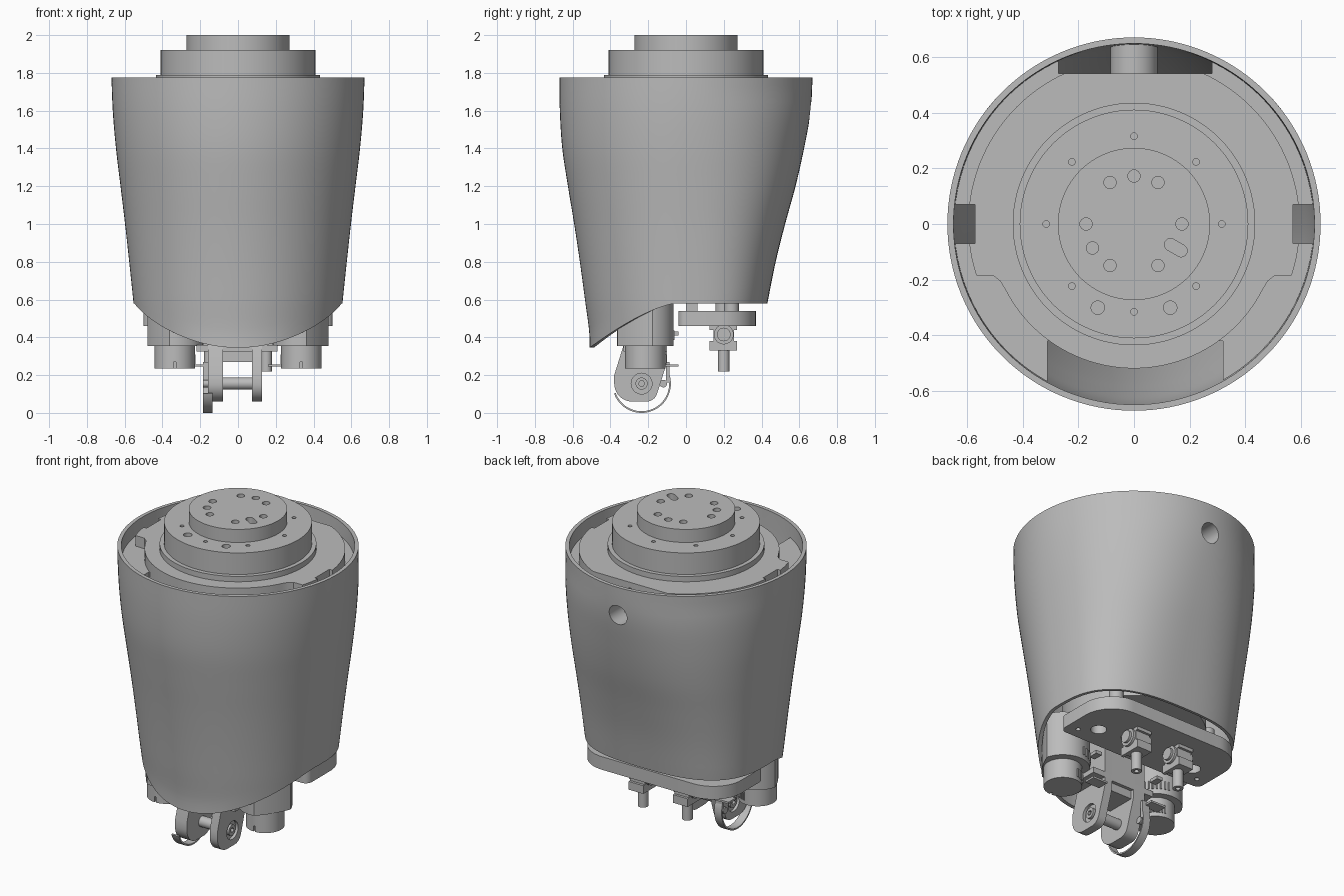
import bpy, bmesh, math
from mathutils import Matrix, Vector

cube = bpy.data.objects.get("Cube")
if cube:
    bpy.data.objects.remove(cube, do_unlink=True)

grey = bpy.data.materials.new("machined_grey")
grey.use_nodes = True
tone = (0.5, 0.5, 0.5, 1)
grey.diffuse_color = tone
grey.node_tree.nodes["Principled BSDF"].inputs["Base Color"].default_value = tone


def finish(name, bm):
    bmesh.ops.recalc_face_normals(bm, faces=bm.faces)
    mesh = bpy.data.meshes.new(name)
    bm.to_mesh(mesh)
    bm.free()
    mesh.materials.append(grey)
    obj = bpy.data.objects.new(name, mesh)
    bpy.context.collection.objects.link(obj)
    return obj


def activate(obj):
    bpy.ops.object.select_all(action='DESELECT')
    obj.select_set(True)
    bpy.context.view_layer.objects.active = obj


def prism(name, pts, lo, hi, axis='z'):
    """Extrude an outline along an axis; outline is (x, y) or (y, z)."""
    bm = bmesh.new()
    place = (lambda p, h: (p[0], p[1], h)) if axis == 'z' else (lambda p, h: (h, p[0], p[1]))
    low = [bm.verts.new(place(p, lo)) for p in pts]
    high = [bm.verts.new(place(p, hi)) for p in pts]
    bm.faces.new(low)
    bm.faces.new(high)
    for i in range(len(pts)):
        j = (i + 1) % len(pts)
        bm.faces.new((low[i], low[j], high[j], high[i]))
    return finish(name, bm)


def arc(cx, cy, r, a0, a1, n):
    angles = [math.radians(a0 + (a1 - a0) * i / n) for i in range(n + 1)]
    return [(cx + r * math.cos(a), cy + r * math.sin(a)) for a in angles]


def cyl(name, r, lo, hi, cx=0, cy=0, axis='z', n=48):
    return prism(name, arc(cx, cy, r, 0, 360, n)[:-1], lo, hi, axis)


def box(name, x0, x1, y0, y1, z0, z1):
    return prism(name, [(x0, y0), (x1, y0), (x1, y1), (x0, y1)], z0, z1)


def rounded(x0, x1, y0, y1, r0, r1):
    """Rounded rectangle with front radius r0 and back radius r1."""
    return (arc(x0 + r0, y0 + r0, r0, 180, 270, 8) + arc(x1 - r0, y0 + r0, r0, 270, 360, 8)
            + arc(x1 - r1, y1 - r1, r1, 0, 90, 12) + arc(x0 + r1, y1 - r1, r1, 90, 180, 12))


def apply(obj, mod):
    activate(obj)
    bpy.ops.object.modifier_apply(modifier=mod.name)


def cut(obj, *cutters, operation='DIFFERENCE'):
    for c in cutters:
        c.hide_render = True
        mod = obj.modifiers.new("cut", 'BOOLEAN')
        mod.operation = operation
        mod.solver = 'EXACT'
        mod.object = c
        apply(obj, mod)
        bpy.data.objects.remove(c, do_unlink=True)


# Outer shell: round at the top, flatter at the back lower down, scooped lower edge
SIDE = (.67, .663, .646, .622, .598, .576, .555, .535)
FRONT = (.67, .668, .655, .625, .592, .562, .535, .51)
BACK = (.67, .66, .625, .58, .525, .475, .435, .40)
TOP, SEGS, ROWS = 1.775, 128, 28


def sample(keys, z):
    u = min(max((1.8 - z) / .2, 0), len(keys) - 1.001)
    i = int(u)
    t = u - i
    p = [keys[min(max(k, 0), len(keys) - 1)] for k in range(i - 1, i + 3)]
    return p[1] + .5 * t * (p[2] - p[0] + t * (2 * p[0] - 5 * p[1] + 4 * p[2] - p[3]
                            + t * (3 * (p[1] - p[2]) + p[3] - p[0])))


def shell_point(a, z):
    c, s = math.cos(a), math.sin(a)
    if s <= 0:
        return Vector((sample(SIDE, z) * c, sample(FRONT, z) * s, z))
    power = 2 / (2 + .8 * min(max((1.7 - z) / 1.1, 0), 1))
    return Vector((math.copysign(abs(c) ** power, c) * sample(SIDE, z),
                   s ** power * sample(BACK, z), z))


def lower_edge(a):
    z = .5
    for _ in range(20):
        t = min(max((-.05 - shell_point(a, z).y) / .46, 0), 1)
        z = .58 - .235 * t ** 1.45
    return z


bm = bmesh.new()
columns = []
for k in range(SEGS):
    a = 2 * math.pi * k / SEGS
    zb = lower_edge(a)
    columns.append([bm.verts.new(shell_point(a, TOP + (zb - TOP) * r / ROWS)) for r in range(ROWS + 1)])
for k in range(SEGS):
    p, q = columns[k], columns[(k + 1) % SEGS]
    for r in range(ROWS):
        bm.faces.new((p[r], p[r + 1], q[r + 1], q[r]))
shell = finish("outer_shell", bm)
solid = shell.modifiers.new("wall", 'SOLIDIFY')
solid.thickness, solid.offset = .022, -1
apply(shell, solid)


# Rear access hole with its inner sleeve
def along_y(name, r, y0, y1, z):
    obj = cyl(name, r, y0, y1)
    obj.data.transform(Matrix.Translation((0, 0, z)) @ Matrix.Rotation(-math.pi / 2, 4, 'X'))
    return obj


sleeve = along_y("rear_sleeve", .085, .53, .645, 1.60)
for part in (shell, sleeve):
    cut(part, along_y("hole_cutter", .06, .5, .8, 1.60))

# Ledge inside the rim, open at the front, back and sides
ledge = cyl("inner_ledge", .645, 1.60, 1.69, n=96)
cut(ledge, box("front_gap", -.31, .32, -.8, -.42, 1, 2), box("back_gap", -.27, .28, .54, .8, 1, 2),
    box("left_gap", .57, .8, -.07, .07, 1, 2), box("right_gap", -.8, -.57, -.07, .07, 1, 2))

# Mounting plate: wide at the back, narrow at the front
outline = (arc(0, 0, .595, -18, 198, 72) + [(-.505, -.185), (-.48, -.205)]
           + arc(0, 0, .518, 207, 333, 48) + [(.48, -.205), (.505, -.185)])
plate = prism("mounting_plate", outline, 1.58, 1.755)
cut(plate, box("back_flat", -.4, .4, .54, .8, 1, 2),
    box("left_flat", .57, .8, -.07, .07, 1, 2), box("right_flat", -.8, -.57, -.07, .07, 1, 2))
for x in (-.2, .2):
    cut(plate, along_y("bolt_cutter", .02, .5, .6, 1.70))
    plate.data.transform(Matrix.Translation((0, 0, 0)))
cyl("motor_core", .40, .62, 1.60, n=64)

# Stepped output hub with its bolt holes
cyl("hub_flange", .435, 1.74, 1.788, n=96)
hub = cyl("hub_lower", .41, 1.75, 1.92, n=96)
for k in range(8):
    a = k * math.pi / 4
    cut(hub, cyl("c", .012, 1.87, 2.1, .315 * math.cos(a), .315 * math.sin(a), n=16))
for s in (-1, 1):
    cut(hub, cyl("c", .024, 1.82, 2.1, s * .13, -.30, n=24))
cap = cyl("hub_cap", .273, 1.90, 2.0, n=96)
for deg in (0, 60, 90, 120, 180, 210, 240, 300):
    a = math.radians(deg)
    cut(cap, cyl("c", .022, 1.94, 2.1, .172 * math.cos(a), .172 * math.sin(a), n=24))
slot = prism("slot_cutter", arc(.022, 0, .022, -90, 90, 10) + arc(-.022, 0, .022, 90, 270, 10), 1.94, 2.1)
slot.data.transform(Matrix.Translation((.15, -.085, 0)) @ Matrix.Rotation(math.radians(-30), 4, 'Z'))
cut(cap, slot)

# Connector plate under the back
base = prism("connector_plate", rounded(-.50, .50, -.04, .37, .04, .19), .46, .54)
for s in (-1, 1):
    cut(base, cyl("c", .045, .4, .6, s * .34, .1), cyl("c", .014, .4, .6, s * .43, .03, n=16))
    cyl("plate_post", .04, .53, .64, s * .33, .24)
    box("plate_rib", s * .02 - .02, s * .02 + .02, .0, .06, .53, .64)

# Hanging air fittings with forked bodies
for s, side in ((1, "left"), (-1, "right")):
    x = s * .15
    cyl(side + "_fitting_stem", .045, .42, .66, x, .2)
    body = box(side + "_fitting_body", x - .05, x + .05, .125, .27, .33, .465)
    cut(body, box("c", x - .03, x + .03, .1, .155, .3, .44),
        box("c", x - .1, x + .1, .1, .145, .38, .44), box("c", x - .1, x + .1, .255, .3, .38, .44))
    cyl(side + "_fitting_cross", .052, x - .065, x + .065, .2, .415, 'x')
    cyl(side + "_fitting_bore", .036, x - .08, x + .08, .2, .415, 'x', 24)
    tip = cyl(side + "_fitting_tip", .03, .22, .35, x, .2, n=32)
    cut(tip, cyl("c", .014, .2, .28, x, .2, n=16))

# Side pods with cooling fins, housings trimmed to stay inside the shell
for s, side in ((1, "left"), (-1, "right")):
    x, y = s * .335, -.215
    housing = cyl(side + "_pod_housing", .15, .355, .63, x, y, n=64)
    cut(housing, cyl("shell_bound", .512, .3, .7, n=96), operation='INTERSECT')
    foot = cyl(side + "_pod_foot", .107, .235, .37, x, y, n=64)
    cut(foot, box("c", x - .006, x + .006, y - .2, y - .09, .2, .27))
    for k in range(9):
        a = math.radians(90 + s * (10 + k * 9))
        for r, z in ((.15, .41), (.107, .285)):
            fx, fy = x + r * math.cos(a), y + r * math.sin(a)
            box(side + "_pod_fin", fx - .004, fx + .004, fy - .008, fy + .006, z - .025, z + .025)
    box(side + "_pod_rod", s * .16, s * .26, -.11, -.04, .245, .257)
    box(side + "_pod_tab", s * .2, s * .24, -.10, -.04, .41, .43)

# Front clevis: base, two bored lugs, web and pin
box("clevis_base", -.22, .21, -.33, -.10, .325, .36)
lug = ([(-.10, .62), (-.28, .62), (-.33, .36), (-.38, .20)] + arc(-.285, .155, .095, 180, 270, 10)
       + arc(-.21, .12, .06, 270, 345, 8) + [(-.10, .27)])
for name, x0, x1, face in (("right_lug", -.16, -.08, -.16), ("left_lug", .075, .127, .127)):
    part = prism("clevis_" + name, lug, x0, x1, 'x')
    cut(part, cyl("bore_cutter", .055, face - .018, face + .018, -.235, .155, 'x', 32))
box("clevis_web", -.09, .08, -.30, -.12, .27, .33)
box("clevis_neck", -.09, .08, -.26, -.10, .32, .64)
pin = cyl("clevis_pin", .032, -.158, .125, -.235, .155, 'x', 32)
cut(pin, *[cyl("socket_cutter", .016, x - .02, x + .02, -.235, .155, 'x', 6) for x in (-.158, .125)])

# Curved retaining strap with its eyelet
strap = arc(-.235, .155, .155, 200, 380, 48) + arc(-.235, .155, .146, 380, 200, 48)
prism("retaining_strap", strap, -.185, -.135, 'x')
cyl("strap_eyelet", .02, -.185, -.135, -.12, .155, 'x', 24)
box("strap_arm", -.185, -.135, -.105, -.088, .16, .27)

for obj in [o for o in bpy.context.scene.objects if o.type == 'MESH' and grey.name in o.data.materials]:
    activate(obj)
    bpy.ops.object.shade_smooth_by_angle(angle=math.radians(30))
